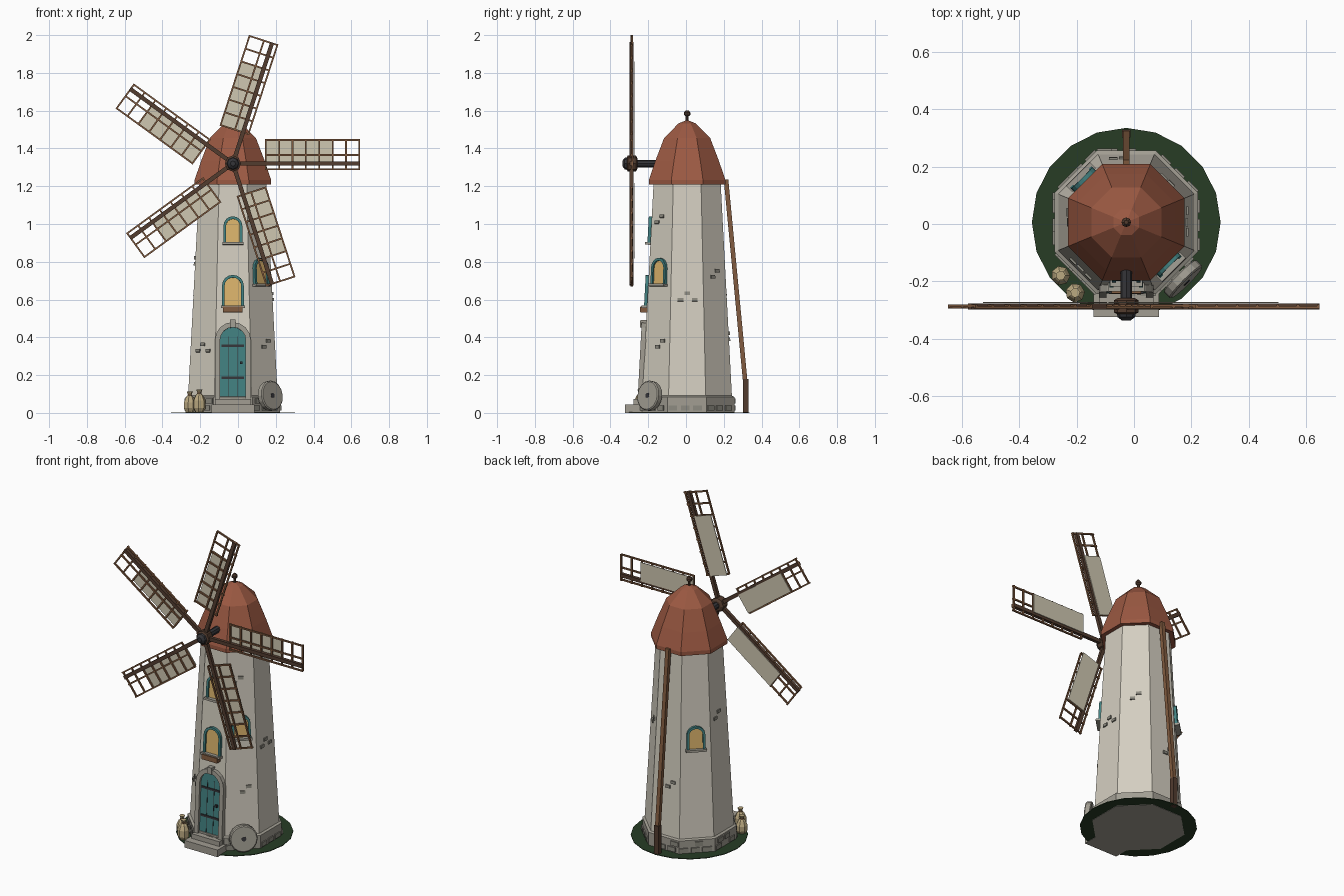
import bpy, bmesh, math, random
from mathutils import Matrix, Vector

if "Cube" in bpy.data.objects:
    bpy.data.objects.remove(bpy.data.objects["Cube"])
random.seed(4)
CX, CY = -0.027, 0.006
T = Matrix.Translation
C = T((CX, CY, 0))
mats = {}
COL = dict(wall=(.66, .62, .53), stone=(.36, .34, .29), dark_stone=(.27, .26, .22), roof=(.33, .10, .055),
           wood=(.22, .105, .05), dark_wood=(.085, .045, .028), teal=(.055, .22, .22), amber=(.72, .46, .15),
           iron=(.035, .035, .04), canvas=(.62, .57, .44), grass=(.02, .045, .018), sack=(.5, .4, .22))


def finish(name, bm, col):
    bmesh.ops.recalc_face_normals(bm, faces=bm.faces)
    me = bpy.data.meshes.new(name)
    bm.to_mesh(me)
    bm.free()
    if col not in mats:
        mats[col] = bpy.data.materials.new(col)
        mats[col].diffuse_color = (*COL[col], 1)
    me.materials.append(mats[col])
    ob = bpy.data.objects.new(name, me)
    bpy.context.collection.objects.link(ob)
    return ob


def boxes(name, items, col):
    """items: (matrix, centre, size)"""
    bm = bmesh.new()
    for M, c, s in items:
        bmesh.ops.create_cube(bm, size=1, matrix=M @ T(c) @ Matrix.Diagonal((*s, 1)))
    return finish(name, bm, col)


def lathe(name, profile, n, col, M=C, flat=False):
    """Flat-sided turned solid; with flat=True the radii are face distances and a face points along x."""
    k, off = (1 / math.cos(math.pi / n), math.pi / n) if flat else (1, 0)
    bm = bmesh.new()
    rings = [[bm.verts.new(M @ Vector((r * k * math.cos(off + math.tau * i / n),
                                       r * k * math.sin(off + math.tau * i / n), z)))
              for i in range(n)] for r, z in profile]
    for a, b in zip(rings, rings[1:]):
        for i in range(n):
            bm.faces.new((a[i], a[(i + 1) % n], b[(i + 1) % n], b[i]))
    bm.faces.new(rings[0])
    bm.faces.new(rings[-1])
    return finish(name, bm, col)


def apothem(z):
    return 0.237 - 0.0527 * (z - 0.09)


def wall(deg, z, r=None, tilt=0.0527):
    """Frame on a tower face: x sideways, y up the wall, z outward."""
    a = math.radians(deg)
    n = Vector((math.cos(a), math.sin(a), 0))
    t = Vector((-math.sin(a), math.cos(a), 0))
    up = (Vector((0, 0, 1)) - n * tilt).normalized()
    M = Matrix((t, up, t.cross(up))).transposed().to_4x4()
    return T(Vector((CX, CY, z)) + n * (r or apothem(z))) @ M


def arch(w, h, n=8):
    return [(-w, 0)] + [(-w * math.cos(math.pi * i / n), h - w + w * math.sin(math.pi * i / n))
                        for i in range(n + 1)] + [(w, 0)]


def arch_panel(name, M, w, h, depth, col):
    bm = bmesh.new()
    f = bm.faces.new([bm.verts.new((x, y, -.01)) for x, y in arch(w, h)])
    g = bmesh.ops.extrude_face_region(bm, geom=[f])
    bmesh.ops.translate(bm, vec=(0, 0, depth + .01), verts=[v for v in g['geom'] if isinstance(v, bmesh.types.BMVert)])
    bm.transform(M)
    finish(name, bm, col)


def arch_frame(name, M, w, h, t, depth, col):
    bm = bmesh.new()
    rows = [[bm.verts.new(M @ Vector(p)) for p in ((*o, -.01), (*o, depth), (*i, depth), (*i, -.01))]
            for o, i in zip(arch(w, h), arch(w - t, h - t))]
    for a, b in zip(rows, rows[1:]):
        for j in range(4):
            bm.faces.new((a[j], a[(j + 1) % 4], b[(j + 1) % 4], b[j]))
    bm.faces.new(rows[0])
    bm.faces.new(rows[-1])
    finish(name, bm, col)


# Ground, plinth, tower, roof
lathe("grass_disc", [(.329, .002), (.329, .006)], 20, "grass", C)
lathe("plinth", [(.25, 0), (.25, .085), (.235, .092)], 8, "stone", flat=True)
lathe("tower", [(apothem(.08), .08), (apothem(1.22), 1.22)], 8, "wall", flat=True)
lathe("roof", [(.17, 1.208), (.203, 1.208), (.203, 1.232), (.168, 1.335), (.122, 1.455), (.045, 1.533), (.01, 1.547)],
      8, "roof", flat=True)
lathe("finial", [(.008, 1.54), (.008, 1.57), (.017, 1.578), (.017, 1.59), (.007, 1.602)], 8, "dark_wood")

# Plinth blocks in two courses
blocks = []
for k in range(8):
    M = wall(k * 45, 0, .25, 0)
    for row in range(2):
        for i in range(3):
            if random.random() < .7:
                blocks.append((M, ((i - 1) * .066 + (row - .5) * .02, .026 + row * .036, .001),
                               (random.uniform(.042, .056), .027, .012)))
boxes("plinth_blocks", blocks, "dark_stone")

# Exposed stones on the plaster
spots = [(-135, .34, 0), (-45, 1.02, .0), (0, .61, 0), (180, .8, 0), (90, .40, .045), (45, .73, .02), (-45, .36, .04)]
boxes("exposed_stones", [(wall(d, z), (s + dx, dz, .001), (.03, .018, .012)) for d, z, s in spots
                         for dx, dz in ((-.035, -.01), (.0, .022), (.04, -.01))[:3 if d in (0, -135) else 2]],
      "dark_stone")

# Door with stone surround
D = wall(-90, .07)
arch_frame("door_surround", D, .095, .41, .027, .024, "stone")
arch_panel("door", D, .069, .384, .01, "teal")
boxes("door_bands", [(D, (0, y, .012), (.12, .012, .008)) for y in (.115, .285)], "iron")
boxes("door_planks", [(D, (x, .17, .010), (.003, .33, .003)) for x in (-.023, .023)], "iron")
boxes("door_knob", [(D, (.045, .195, .015), (.014, .014, .016))], "iron")
boxes("keystone", [(D, (0, .402, .014), (.03, .04, .036))], "stone")
boxes("door_steps", [(C, (0, -.285, .022), (.228, .09, .044)), (C, (0, -.26, .058), (.19, .05, .03))], "stone")

# Windows
for name, d, z, w, h in (("lower", -90, .565, .058, .165), ("upper", -90, .9, .05, .14),
                         ("side", -45, .68, .053, .14), ("rear", 135, .63, .053, .14)):
    M = wall(d, z)
    arch_frame(name + "_window_frame", M, w, h, .014, .016, "teal")
    arch_panel(name + "_window_glass", M, w - .013, h - .013, .006, "amber")
    boxes(name + "_window_sill", [(M, (0, -.004, .012), (w * 2 + .012, .013, .034))], "stone")
boxes("flower_box", [(wall(-90, .546), (0, 0, .018), (.104, .03, .036))], "wood")

# Windshaft and hub, turned about an axis pointing forward
HZ = 1.32
H = T((CX, 0, HZ)) @ Matrix.Rotation(math.pi / 2, 4, 'X')
lathe("windshaft", [(.02, .1), (.02, .27)], 8, "iron", H)
lathe("hub", [(.03, .258), (.043, .266), (.043, .308), (.032, .314)], 8, "dark_wood", H)
lathe("hub_nose", [(.034, .31), (.03, .325), (.014, .337)], 8, "iron", H)

# Five sails
stocks, rails, cloth = [], [], []
for k in range(5):
    M = T((CX, -.288, HZ)) @ Matrix.Rotation(-k * math.tau / 5, 4, 'Y')
    stocks.append((M, (.348, 0, 0), (.652, .02, .022)))
    for v in (-.03, .045, .125):
        rails.append((M, (.422, -.002, v), (.504, .009, .009)))
    for i in range(8):
        rails.append((M, (.174 + i * .0708, .003, .0475), (.009, .009, .164)))
    cloth.append((M, (.35, .014, .062), (.36, .004, .118)))
boxes("sail_stocks", stocks, "dark_wood")
boxes("sail_lattice", rails, "wood")
boxes("sail_cloth", cloth, "canvas")

# Tail pole and its post
a, b = Vector((CX, .212, 1.235)), Vector((CX, .317, .13))
P = T((a + b) / 2) @ (a - b).to_track_quat('Z', 'Y').to_matrix().to_4x4()
boxes("tail_pole", [(P, (0, 0, 0), (.024, .024, (a - b).length))], "wood")
boxes("tail_post", [(T((CX, .316, .09)), (0, 0, 0), (.03, .028, .18))], "dark_wood")

# Millstone leaning on the front right face
S = wall(-45, .088, .262, .12)
lathe("millstone", [(.074, 0), (.08, .005), (.08, .031), (.074, .036)], 16, "stone", S)
lathe("millstone_eye", [(.014, .02), (.014, .038)], 8, "iron", S)

# Grain sacks
for i, (x, y) in enumerate(((-.256, -.18), (-.205, -.24))):
    z = .01 * i
    lathe(f"sack_{i + 1}", [(.022, .004), (.034, .025), (.034, .055 + z), (.022, .082 + z), (.009, .095 + z),
                            (.017, .113 + z)], 7, "sack", T((x, y, 0)) @ Matrix.Rotation(i, 4, 'Z'))
    lathe(f"sack_tie_{i + 1}", [(.012, .091 + z), (.012, .098 + z)], 7, "wood", T((x, y, 0)))

for m in bpy.data.materials:
    if m.users and not m.is_grease_pencil:
        m.use_nodes = True
        m.node_tree.nodes["Principled BSDF"].inputs["Base Color"].default_value = m.diffuse_color
